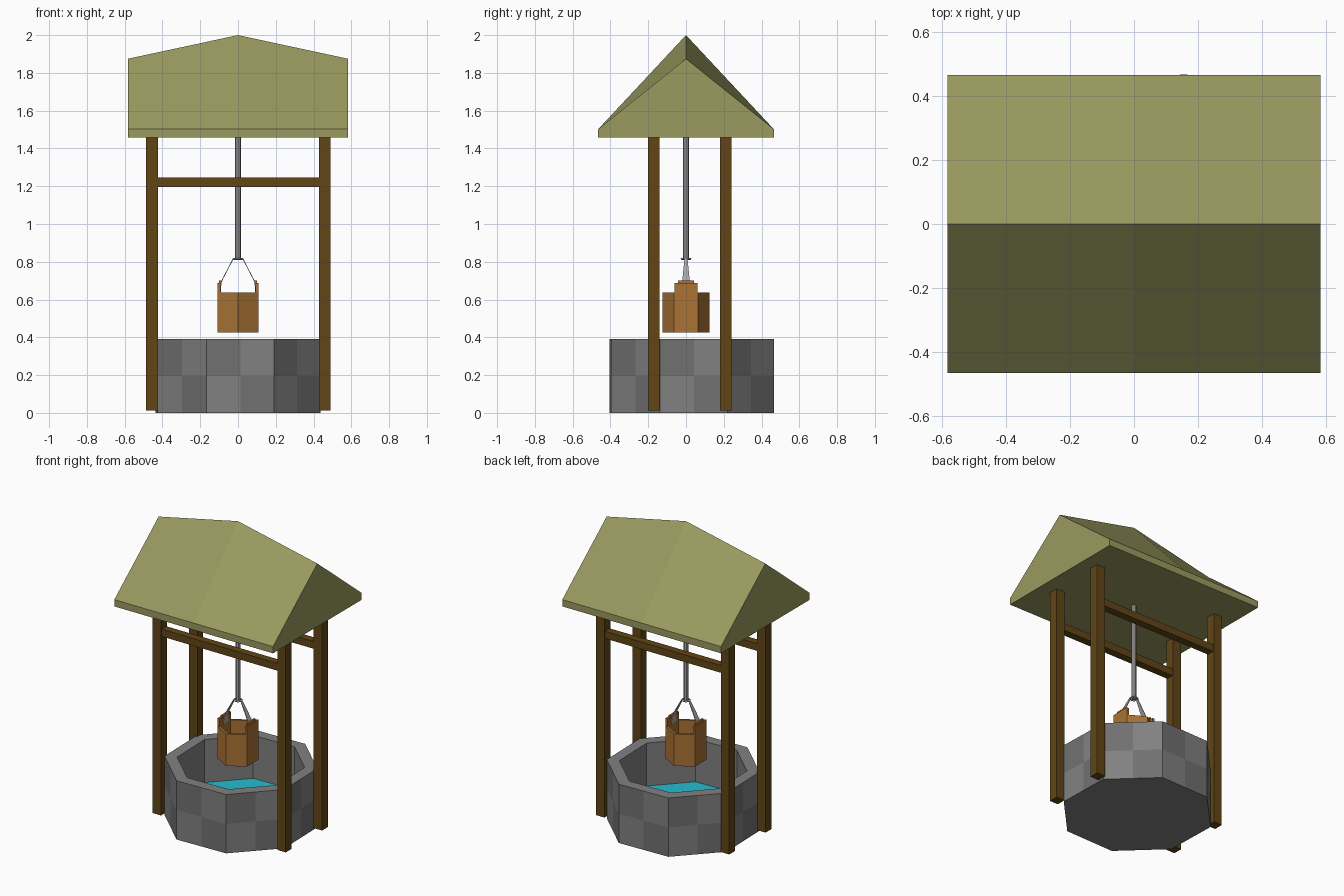
import bpy, bmesh, math
from mathutils import Vector

if "Cube" in bpy.data.objects:
    bpy.data.objects.remove(bpy.data.objects["Cube"])


def mat(name, r, g, b):
    m = bpy.data.materials.new(name)
    m.diffuse_color = (r, g, b, 1)
    m.use_nodes = True
    m.node_tree.nodes["Principled BSDF"].inputs["Base Color"].default_value = m.diffuse_color
    return m


STONE = mat("stone", 0.22, 0.22, 0.22)
STONE_DARK = mat("stone_dark", 0.165, 0.165, 0.165)
THATCH = mat("thatch", 0.32, 0.32, 0.115)
TIMBER = mat("timber", 0.12, 0.06, 0.008)
BUCKET = mat("bucket_wood", 0.40, 0.17, 0.035)
WATER = mat("water", 0.02, 0.50, 0.62)
ROPE = mat("rope_grey", 0.38, 0.38, 0.38)


def finish(name, bm, *mats, normals=True):
    if normals:
        bmesh.ops.recalc_face_normals(bm, faces=bm.faces)
    me = bpy.data.meshes.new(name)
    bm.to_mesh(me)
    bm.free()
    ob = bpy.data.objects.new(name, me)
    bpy.context.collection.objects.link(ob)
    for m in mats:
        me.materials.append(m)
    return ob


def box(name, lo, hi, m):
    bm = bmesh.new()
    bmesh.ops.create_cube(bm, size=1)
    for v in bm.verts:
        v.co = Vector([lo[i] + (v.co[i] + 0.5) * (hi[i] - lo[i]) for i in range(3)])
    return finish(name, bm, m)


def lathe(name, profile, sides, angle, centre, mats, split=1, checker_rows=0):
    """Sweep a profile round a polygon; each side may be split into columns."""
    bm = bmesh.new()
    n = sides * split
    loops = []
    for r, z in profile:
        corners = [Vector((centre[0] + r * math.cos(angle + k * math.tau / sides),
                           centre[1] + r * math.sin(angle + k * math.tau / sides), z))
                   for k in range(sides)]
        loops.append([bm.verts.new(corners[i // split].lerp(
            corners[(i // split + 1) % sides], (i % split) / split)) for i in range(n)])
    for row, (a, b) in enumerate(zip(loops, loops[1:])):
        for i in range(n):
            f = bm.faces.new((a[i], a[(i + 1) % n], b[(i + 1) % n], b[i]))
            if row < checker_rows:
                f.material_index = (row + i) % 2
    bm.faces.new(loops[0][::-1])
    if len(loops) > 1:
        bm.faces.new(loops[-1])
    return finish(name, bm, *mats)


# Stone basin with checkered blocks, slightly turned
turn = math.radians(22.5 + 1.6)
lathe("stone_wall", [(0.467, 0), (0.467, 0.195), (0.467, 0.39), (0.39, 0.39), (0.39, 0.07)],
      8, turn, (0, 0.03), (STONE, STONE_DARK), split=2, checker_rows=2)

# Water surface
bm = bmesh.new()
bm.faces.new([bm.verts.new((0.39 * math.cos(turn + k * math.tau / 8),
                            0.03 + 0.39 * math.sin(turn + k * math.tau / 8), 0.105))
              for k in range(8)])
finish("water", bm, WATER, normals=False)

# Four posts and two cross rails
for row, y in (("front", -0.17), ("back", 0.21)):
    for side, x in (("left", -0.455), ("right", 0.46)):
        box(f"{row}_{side}_post", (x - 0.031, y - 0.031, 0.012),
            (x + 0.031, y + 0.031, 1.46), TIMBER)
    box(f"{row}_rail", (-0.43, y - 0.025, 1.197), (0.43, y + 0.025, 1.245), TIMBER)

# Roof: gable section swept through three stations, raised in the middle
bm = bmesh.new()
sections = []
for x, ridge in ((-0.582, 1.875), (0, 2.0), (0.582, 1.875)):
    sections.append([bm.verts.new((x, y, z)) for y, z in
                     ((-0.465, 1.457), (-0.465, 1.502), (0, ridge),
                      (0.465, 1.502), (0.465, 1.457))])
for a, b in zip(sections, sections[1:]):
    for i in range(5):
        j = (i + 1) % 5
        if i in (1, 2):
            # slopes fold along ridge centre to the eave
            bm.faces.new((a[i], a[j], b[j], b[i]))
        else:
            bm.faces.new((a[i], a[j], b[j], b[i]))
bm.faces.new(sections[0])
bm.faces.new(sections[2][::-1])
finish("roof", bm, THATCH)

# Rope and its ring
lathe("rope", [(0.015, 0.815), (0.015, 1.46)], 8, 0, (0, 0), (ROPE,))
bpy.ops.mesh.primitive_torus_add(major_segments=8, minor_segments=4, major_radius=0.023,
                                 minor_radius=0.006, location=(0, 0, 0.815))
ring = bpy.context.object
ring.name = "rope_ring"
ring.data.materials.append(ROPE)

# Hexagonal bucket
lathe("bucket", [(0.125, 0.425), (0.125, 0.637), (0.108, 0.637), (0.108, 0.445)],
      6, math.pi / 2, (0, 0), (BUCKET,))

# Bucket lugs and handle straps on both sides
for side, s in (("left", -1), ("right", 1)):
    xs = sorted((s * 0.093, s * 0.108))
    box(f"{side}_lug", (xs[0], -0.062, 0.635), (xs[1], 0.062, 0.688), BUCKET)
    xs = sorted((s * 0.088, s * 0.1))
    box(f"{side}_lug_cap", (xs[0], -0.042, 0.685), (xs[1], 0.042, 0.702), BUCKET)
    bm = bmesh.new()
    strip = [[bm.verts.new((s * x, y, z)) for y in (-w, w)] for x, z, w in
             ((0.026, 0.815, 0.008), (0.078, 0.715, 0.018),
              (0.09, 0.69, 0.022), (0.092, 0.64, 0.022))]
    for a, b in zip(strip, strip[1:]):
        bm.faces.new((a[0], a[1], b[1], b[0]))
    strap = finish(f"{side}_handle_strap", bm, ROPE)
    mod = strap.modifiers.new("thickness", "SOLIDIFY")
    mod.thickness = 0.004
    mod.offset = 0
